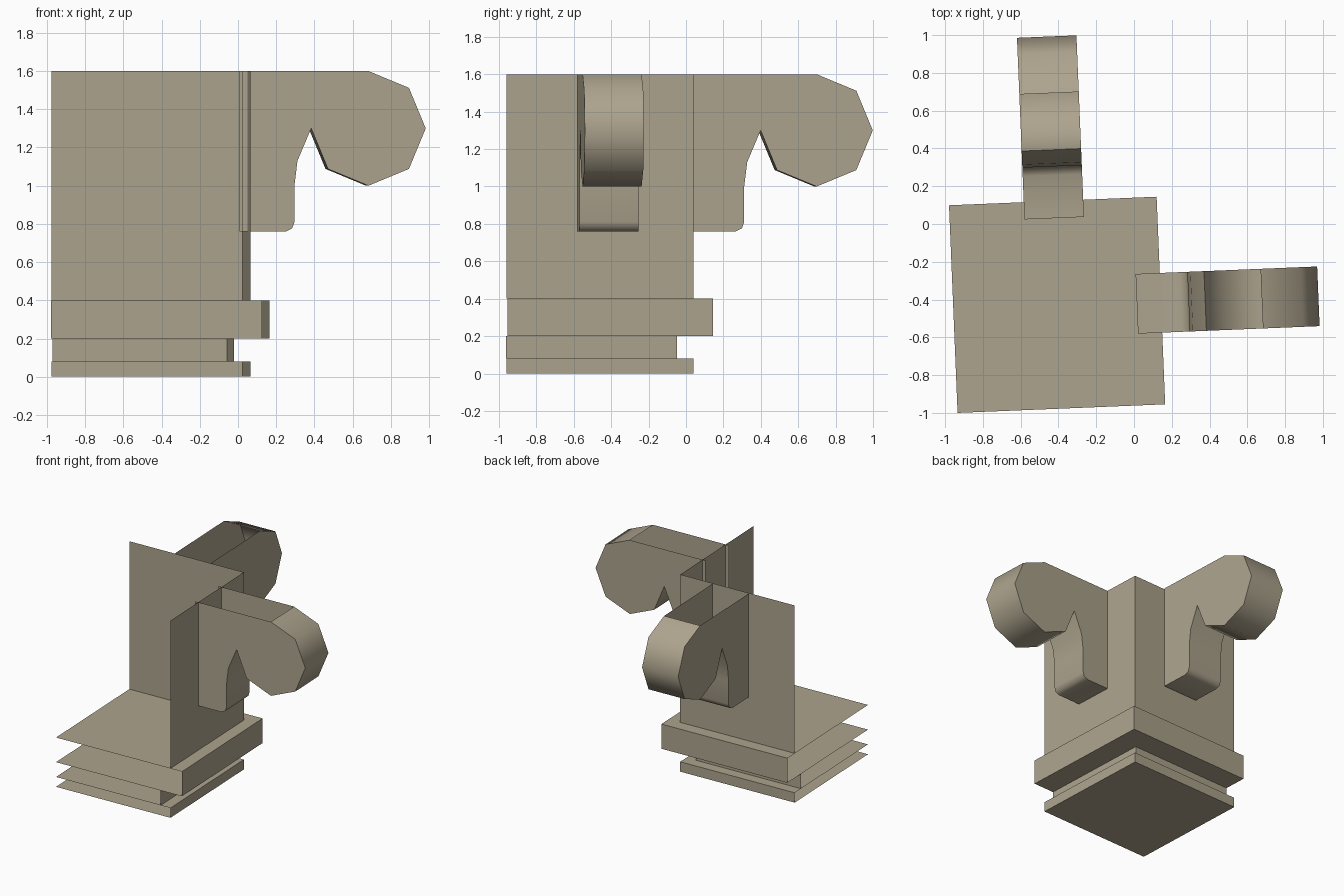
import bpy, bmesh, math
from mathutils import Matrix

if "Cube" in bpy.data.objects:
    bpy.data.objects.remove(bpy.data.objects["Cube"])

# The whole piece is turned slightly about its inner corner
PLACE = Matrix.Translation((-0.934, -1.0, 0)) @ Matrix.Rotation(math.radians(2.36), 4, 'Z')

stone = bpy.data.materials.new("warm_grey_stone")
stone.diffuse_color = (0.42, 0.37, 0.27, 1)
stone.use_nodes = True
stone.node_tree.nodes["Principled BSDF"].inputs["Base Color"].default_value = stone.diffuse_color


def make_object(name, verts, faces, flip=False):
    bm = bmesh.new()
    vs = [bm.verts.new(v) for v in verts]
    for f in faces:
        bm.faces.new([vs[i] for i in f])
    if flip:
        bmesh.ops.reverse_faces(bm, faces=bm.faces[:])
    bm.transform(PLACE)
    mesh = bpy.data.meshes.new(name)
    bm.to_mesh(mesh)
    bm.free()
    mesh.materials.append(stone)
    ob = bpy.data.objects.new(name, mesh)
    bpy.context.collection.objects.link(ob)
    return ob


def tier(name, size, z0, z1, bottom=False, top=False):
    """Corner block with only its two outer sides, plus optional plates."""
    verts = [(x, y, z) for z in (z0, z1)
             for x, y in ((0, 0), (size, 0), (size, size), (0, size))]
    faces = [(1, 2, 6, 5), (2, 3, 7, 6)]
    if bottom:
        faces.append((3, 2, 1, 0))
    if top:
        faces.append((4, 5, 6, 7))
    make_object(name, verts, faces)


def hook(name, shift, b0, b1, swap):
    """Bracket with an eight-sided rounded end, open on top and at the wall."""
    ball = [(1.634 + 0.3 * math.sin(math.radians(a)), 1.3 + 0.3 * math.cos(math.radians(a)))
            for a in range(0, 271, 45)]
    prof = [(0.972, 1.6)] + ball + [(1.262, 1.13), (1.246, 1.0), (1.246, 0.81),
                                    (1.234, 0.776), (1.2, 0.76), (0.972, 0.76)]
    n = len(prof)
    verts = [(a + shift, b, z) for b in (b0, b1) for a, z in prof]
    if swap:
        verts = [(b, a, z) for a, b, z in verts]
    faces = [tuple(reversed(range(n))), tuple(range(n, 2 * n))]
    faces += [(i, i + 1, n + i + 1, n + i) for i in range(1, n - 1)]
    ob = make_object(name, verts, faces, flip=swap)
    bpy.ops.object.select_all(action='DESELECT')
    ob.select_set(True)
    bpy.context.view_layer.objects.active = ob
    bpy.ops.object.shade_smooth_by_angle(angle=math.radians(50))


# Stacked corner tiers
tier("foot", 1.0, 0.0, 0.08, bottom=True, top=True)
tier("neck", 0.915, 0.08, 0.2)
tier("ledge", 1.1, 0.2, 0.4, bottom=True, top=True)
tier("corner_wall", 1.0, 0.4, 1.6)

# Rounded brackets on the two outer walls
hook("right_bracket", 0.0, 0.38, 0.696, False)
hook("back_bracket", 0.037, 0.396, 0.711, True)
